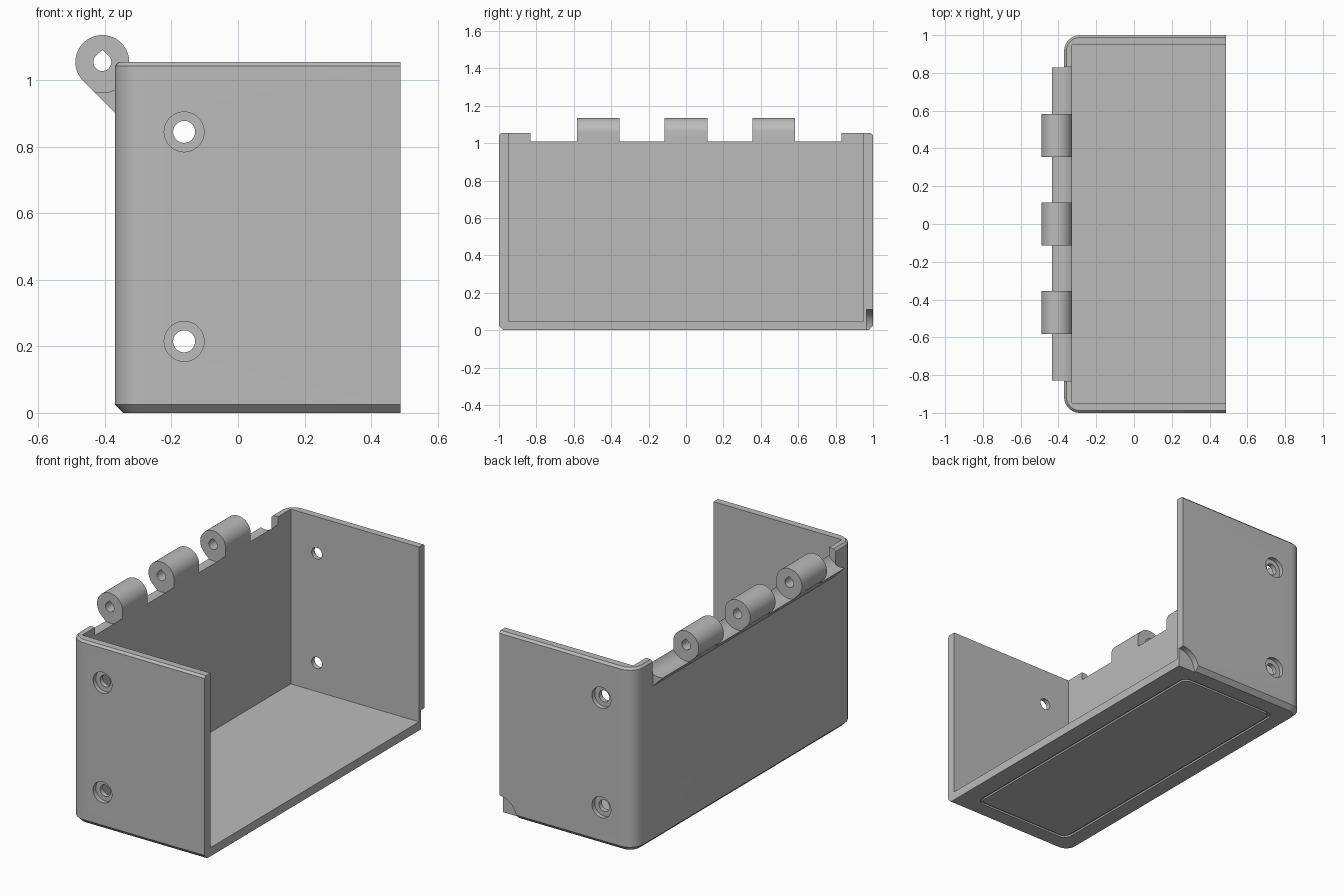
import bpy, bmesh
from math import sin, cos, radians

if "Cube" in bpy.data.objects:
    bpy.data.objects.remove(bpy.data.objects["Cube"], do_unlink=True)

grey = bpy.data.materials.new("plain grey")
grey.use_nodes = True
grey.diffuse_color = (0.5, 0.5, 0.5, 1)
grey.node_tree.nodes["Principled BSDF"].inputs["Base Color"].default_value = (0.5, 0.5, 0.5, 1)

LEFT, RIGHT, TOP = -0.37, 0.488, 1.055      # outer limits of the shell
AXIS_X, AXIS_Z, KNUCKLE = -0.408, 1.055, 0.081  # hinge axis and barrel radius


def arc(cx, cy, r, start, end, steps=12):
    angles = [radians(start + (end - start) * i / steps) for i in range(steps + 1)]
    return [(cx + r * cos(a), cy + r * sin(a)) for a in angles]


def circle(cx, cy, r):
    return arc(cx, cy, r, 0, 360, 48)[:-1]


def loft(name, rings):
    """Closed solid through rings of equal point count."""
    bm = bmesh.new()
    loops = [[bm.verts.new(p) for p in ring] for ring in rings]
    n = len(loops[0])
    for a, b in zip(loops, loops[1:]):
        for i in range(n):
            j = (i + 1) % n
            bm.faces.new((a[i], a[j], b[j], b[i]))
    bm.faces.new(loops[0])
    bm.faces.new(loops[-1])
    bmesh.ops.recalc_face_normals(bm, faces=bm.faces)
    mesh = bpy.data.meshes.new(name)
    bm.to_mesh(mesh)
    bm.free()
    mesh.materials.append(grey)
    obj = bpy.data.objects.new(name, mesh)
    bpy.context.collection.objects.link(obj)
    return obj


def prism_y(name, pts, y0, y1):
    return loft(name, [[(x, y, z) for x, z in pts] for y in (y0, y1)])


def prism_z(name, pts, z0, z1):
    return loft(name, [[(x, y, z) for x, y in pts] for z in (z0, z1)])


def combine(target, tool, operation="DIFFERENCE"):
    mod = target.modifiers.new("combine", "BOOLEAN")
    mod.operation, mod.solver, mod.object = operation, "EXACT", tool
    bpy.context.view_layer.objects.active = target
    bpy.ops.object.modifier_apply(modifier=mod.name)
    bpy.data.objects.remove(tool, do_unlink=True)


def shell_outline(inset):
    """Plan with two rounded corners on the hinge side."""
    r = 0.085
    cx, cy = LEFT + r, 1 - r
    return ([(RIGHT, 1 - inset)] + arc(cx, cy, r - inset, 90, 180)
            + arc(cx, -cy, r - inset, 180, 270) + [(RIGHT, inset - 1)])


def rounded_rect(x0, x1, y, r):
    return (arc(x1 - r, y - r, r, 0, 90, 8) + arc(x0 + r, y - r, r, 90, 180, 8)
            + arc(x0 + r, r - y, r, 180, 270, 8) + arc(x1 - r, r - y, r, 270, 360, 8))


# Outer block with chamfered foot and rim
layers = [(0, 0.025), (0.025, 0), (TOP - 0.012, 0), (TOP, 0.012)]
shell = loft("open_box_shell", [[(x, y, z) for x, y in shell_outline(d)] for z, d in layers])

# Hinge barrel on a sloped support, then gaps between the knuckles
barrel = arc(AXIS_X, AXIS_Z, KNUCKLE, 0, 225, 40)
tx, tz = barrel[-1]
run = -0.34 - tx
barrel += [(-0.34, tz - run), (-0.31, tz - run)]
combine(shell, prism_y("barrel", barrel, -0.828, 0.828), "UNION")
for y0, y1 in [(-0.832, -0.583), (-0.355, -0.115), (0.115, 0.355), (0.583, 0.832)]:
    combine(shell, prism_y("gap", circle(AXIS_X, AXIS_Z, 0.092), y0, y1))

# Teardrop pin hole
r = 0.027
drop = arc(AXIS_X, AXIS_Z, r, 135, 405, 30) + [(AXIS_X, AXIS_Z + 1.35 * r)]
combine(shell, prism_y("pin_hole", drop, -0.75, 0.75))

# Inside space, open at the top and on the right
inner = [(-0.328, 0.05), (1, 0.05), (1, 2), (-0.328, 2)]
combine(shell, prism_y("cavity", inner, -0.948, 0.948))

# Screw holes with counterbores on both outer walls
for z in (0.215, 0.845):
    combine(shell, prism_y("screw_hole", circle(-0.162, z, 0.033), -1.2, 1.2))
    for side in (-1, 1):
        combine(shell, prism_y("counterbore", circle(-0.162, z, 0.06), side * 0.975, side * 1.1))

# Finger notch at the lower back corner
combine(shell, prism_y("notch", circle(RIGHT, 0, 0.11), 0.965, 1.1))

# Thin groove under the base
groove = prism_z("groove", rounded_rect(-0.255, 0.38, 0.885, 0.05), -0.1, 0.01)
core = prism_z("core", rounded_rect(-0.24, 0.365, 0.87, 0.035), -0.2, 0.1)
combine(groove, core)
combine(shell, groove)

# Smooth round surfaces, crisp edges
bpy.ops.object.select_all(action="DESELECT")
shell.select_set(True)
bpy.context.view_layer.objects.active = shell
bpy.ops.object.shade_smooth_by_angle(angle=radians(25))
